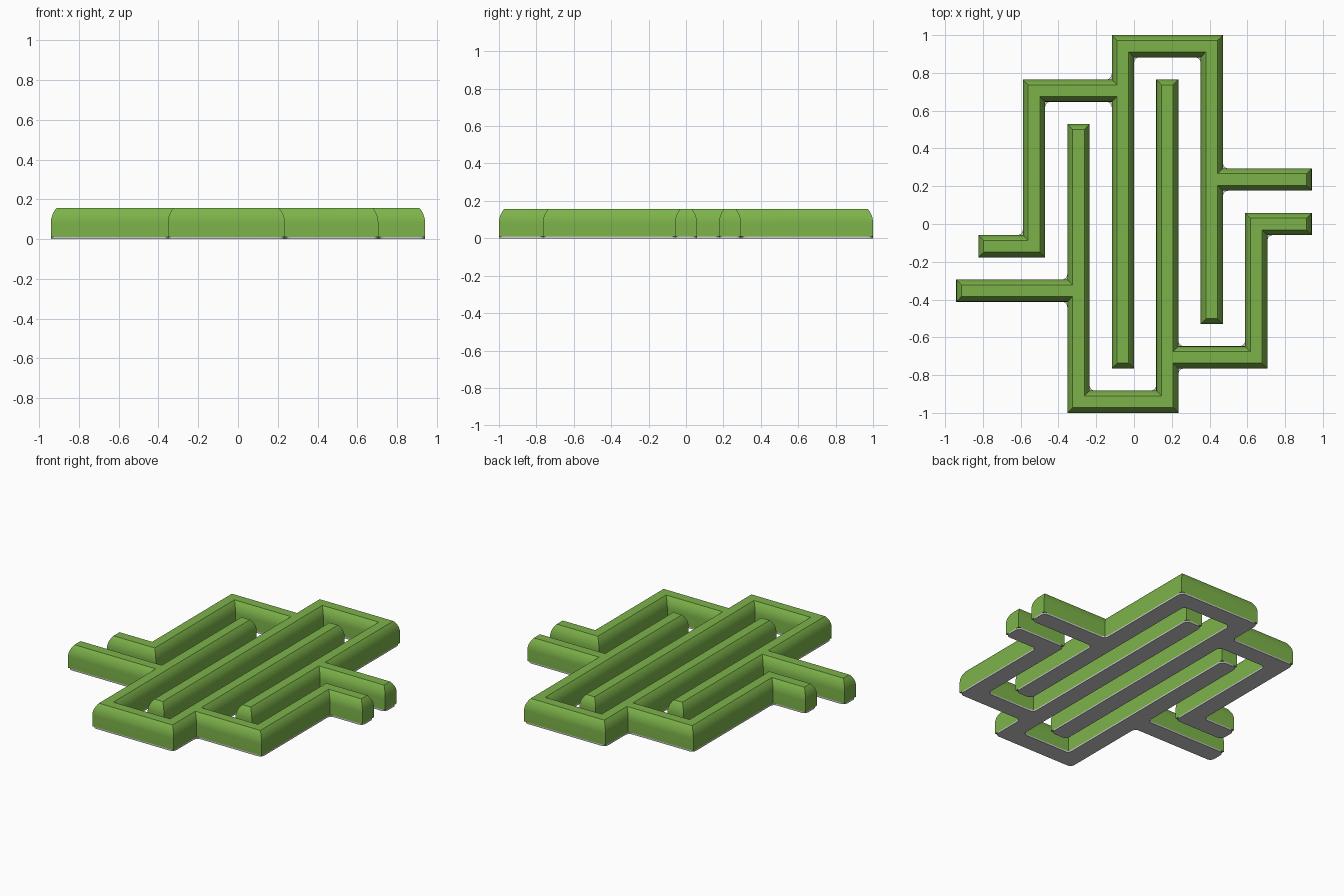
import bpy, bmesh, math
from mathutils import Vector

if "Cube" in bpy.data.objects:
    bpy.data.objects.remove(bpy.data.objects["Cube"])

C = 2 / 17                      # one grid cell = width of a track
TOP, BASE = 0.157, 0.01
green = bpy.data.materials.new("green")
green.diffuse_color = (0.205, 0.45, 0.068, 1)
green.use_nodes = True
green.node_tree.nodes["Principled BSDF"].inputs["Base Color"].default_value = green.diffuse_color

# Tracks as straight runs of cells: (column, row) to (column, row)
UPPER = [(1, 7, 3, 7), (3, 7, 3, 14), (3, 14, 7, 14), (7, 2, 7, 16),
         (7, 16, 11, 16), (11, 4, 11, 16), (11, 10, 15, 10)]
LOWER = [(0, 5, 5, 5), (5, 0, 5, 12), (5, 0, 9, 0), (9, 0, 9, 14),
         (9, 2, 13, 2), (13, 2, 13, 8), (13, 8, 15, 8)]


def outline(runs):
    """Counter-clockwise corners of the joined runs, with in/out directions."""
    cells = {(i, j) for a, b, c, d in runs
             for i in range(a, c + 1) for j in range(b, d + 1)}
    edges = set()
    for i, j in cells:
        q = [(i, j), (i + 1, j), (i + 1, j + 1), (i, j + 1)]
        edges |= {(q[k], q[(k + 1) % 4]) for k in range(4)}
    step = {a: b for a, b in edges if (b, a) not in edges}
    start = min(step)
    loop, p = [start], step[start]
    while p != start:
        loop.append(p)
        p = step[p]
    corners = []
    for k, p in enumerate(loop):
        p = Vector(p)
        d1 = p - Vector(loop[k - 1])
        d2 = Vector(loop[(k + 1) % len(loop)]) - p
        if d1 != d2:
            corners.append(((p - Vector((8, 8.5))) * C, d1, d2))
    return corners


def inset(corners, d):
    return [p + d * (d1.orthogonal() + d2.orthogonal()) for p, d1, d2 in corners]


def rounded(corners, r, n=6):
    pts = []
    for p, d1, d2 in corners:
        c = p - r * d1 + r * d2
        for k in range(n + 1):
            t = math.pi / 2 * k / n
            pts.append(c + r * (d1 * math.sin(t) - d2 * math.cos(t)))
    return pts


def loft(name, rings, mat=None):
    """Closed solid through stacked rings of (points, height)."""
    bm = bmesh.new()
    rows = [[bm.verts.new((p.x, p.y, z)) for p in pts] for pts, z in rings]
    n = len(rows[0])
    for lo, hi in zip(rows, rows[1:]):
        for k in range(n):
            m = (k + 1) % n
            bm.faces.new((lo[k], lo[m], hi[m], hi[k]))
    caps = [bm.faces.new(rows[0][::-1]), bm.faces.new(rows[-1])]
    bm.normal_update()
    bmesh.ops.triangulate(bm, faces=caps, ngon_method='EAR_CLIP')
    me = bpy.data.meshes.new(name)
    bm.to_mesh(me)
    bm.free()
    ob = bpy.data.objects.new(name, me)
    bpy.context.collection.objects.link(ob)
    if mat:
        me.materials.append(mat)
    bpy.ops.object.select_all(action='DESELECT')
    ob.select_set(True)
    bpy.context.view_layer.objects.active = ob
    bpy.ops.object.shade_smooth_by_angle(angle=math.radians(25))


# Side profile: upright wall, then an arc leaning in to the flat top
R, A, N = 0.114, math.radians(41), 8
profile = [(0, BASE)]
for k in range(N + 1):
    t = A * k / N
    profile.append((R * (1 - math.cos(t)), TOP - R * math.sin(A) + R * math.sin(t)))

for side, runs in (("upper", UPPER), ("lower", LOWER)):
    cs = outline(runs)
    loft(side + "_track", [(inset(cs, d), z) for d, z in profile], green)
    # thin grey footing with rounded corners
    foot = rounded(cs, 0.03)
    loft(side + "_footing", [(foot, 0), (foot, BASE)])
